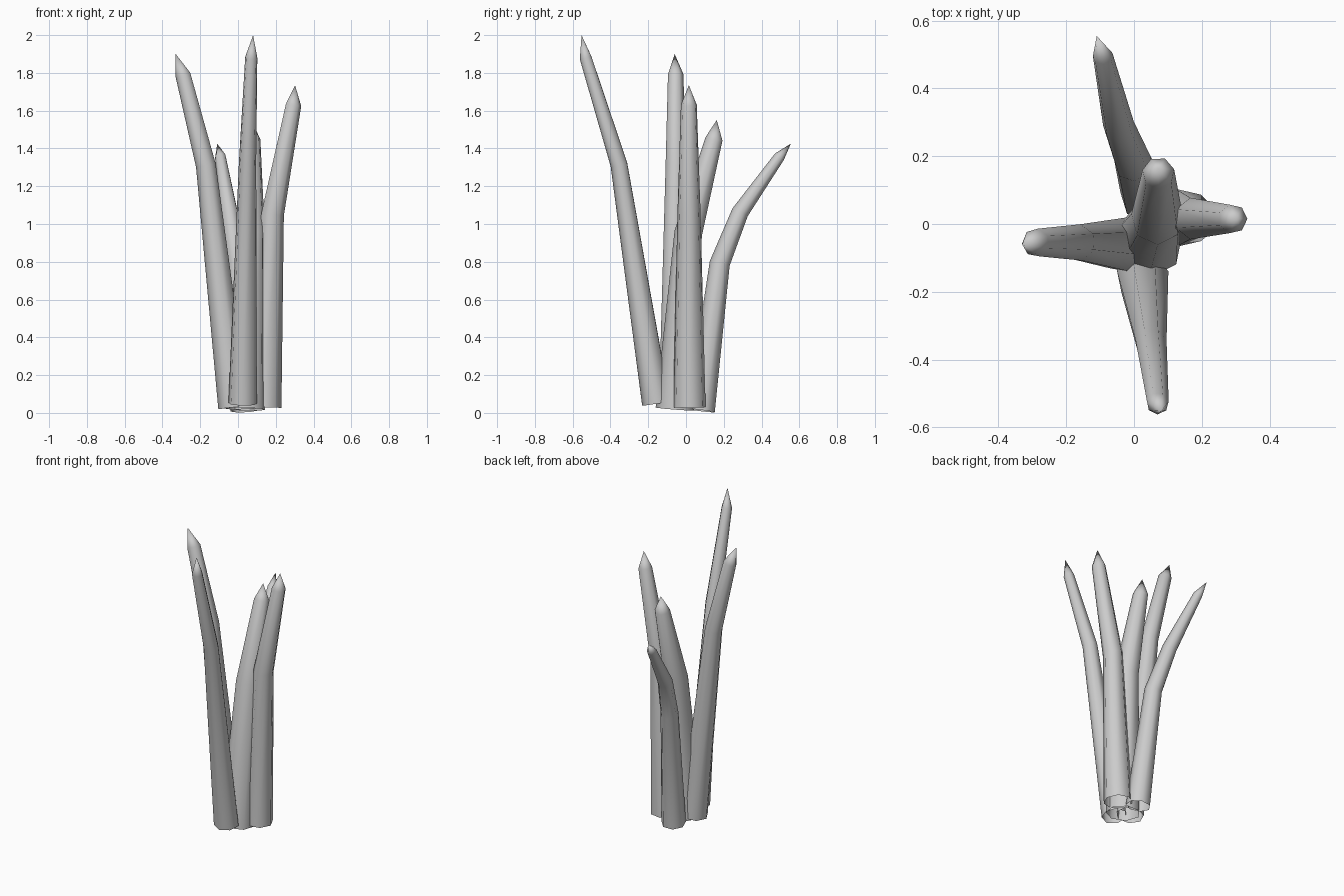
import bpy, bmesh, math
from mathutils import Vector

if "Cube" in bpy.data.objects:
    bpy.data.objects.remove(bpy.data.objects["Cube"])

SIDES = 7


def stalk(name, rings, tip, phase=0.0):
    """Open-bottomed tapering tube swept through (x, y, z, radius) rings, closed by a point."""
    pts = [Vector(r[:3]) for r in rings] + [Vector(tip)]
    bm = bmesh.new()
    loops = []
    for i, r in enumerate(rings):
        # ring is square to the averaged path direction
        d = (pts[i + 1] - pts[i]).normalized()
        if i:
            d = (d + (pts[i] - pts[i - 1]).normalized()).normalized()
        u = (Vector((1, 0, 0)) - d * d.x).normalized()
        v = d.cross(u)
        loop = []
        for k in range(SIDES):
            a = phase + 2 * math.pi * k / SIDES
            loop.append(bm.verts.new(pts[i] + (u * math.cos(a) + v * math.sin(a)) * r[3]))
        loops.append(loop)
    top = bm.verts.new(tip)
    for k in range(SIDES):
        n = (k + 1) % SIDES
        for a, b in zip(loops, loops[1:]):
            bm.faces.new((a[k], a[n], b[n], b[k]))
        bm.faces.new((loops[-1][k], loops[-1][n], top))
    me = bpy.data.meshes.new(name)
    bm.to_mesh(me)
    bm.free()
    ob = bpy.data.objects.new(name, me)
    bpy.context.collection.objects.link(ob)
    bpy.ops.object.select_all(action='DESELECT')
    ob.select_set(True)
    bpy.context.view_layer.objects.active = ob
    bpy.ops.object.shade_smooth_by_angle(angle=math.radians(60))


# Tall stalk leaning to the front
stalk("front_stalk", [(0.025, -0.155, 0.05, 0.078), (0.05, -0.353, 1.315, 0.047),
                      (0.07, -0.53, 1.88, 0.033)], (0.08, -0.553, 2.0), 0.2)
# Stalk leaning to the left
stalk("left_stalk", [(-0.02, -0.062, 0.03, 0.085), (-0.168, -0.055, 1.31, 0.055),
                     (-0.29, -0.055, 1.79, 0.042)], (-0.33, -0.06, 1.9), 0.5)
# Stalk leaning to the right
stalk("right_stalk", [(0.142, 0.018, 0.03, 0.088), (0.18, 0.016, 1.05, 0.063),
                      (0.292, 0.015, 1.63, 0.043)], (0.302, 0.015, 1.735), 0)
# Thick middle stalk
stalk("middle_stalk", [(0.04, -0.055, 0.02, 0.106), (0.068, 0.015, 0.95, 0.077),
                       (0.072, 0.15, 1.45, 0.048)], (0.072, 0.163, 1.55), 0.25)
# Short bent stalk arching to the back
stalk("back_stalk", [(0.035, 0.082, 0.012, 0.076), (-0.003, 0.18, 0.79, 0.056),
                     (-0.045, 0.287, 1.06, 0.047), (-0.092, 0.495, 1.355, 0.03)],
      (-0.11, 0.555, 1.425), 0.3)
